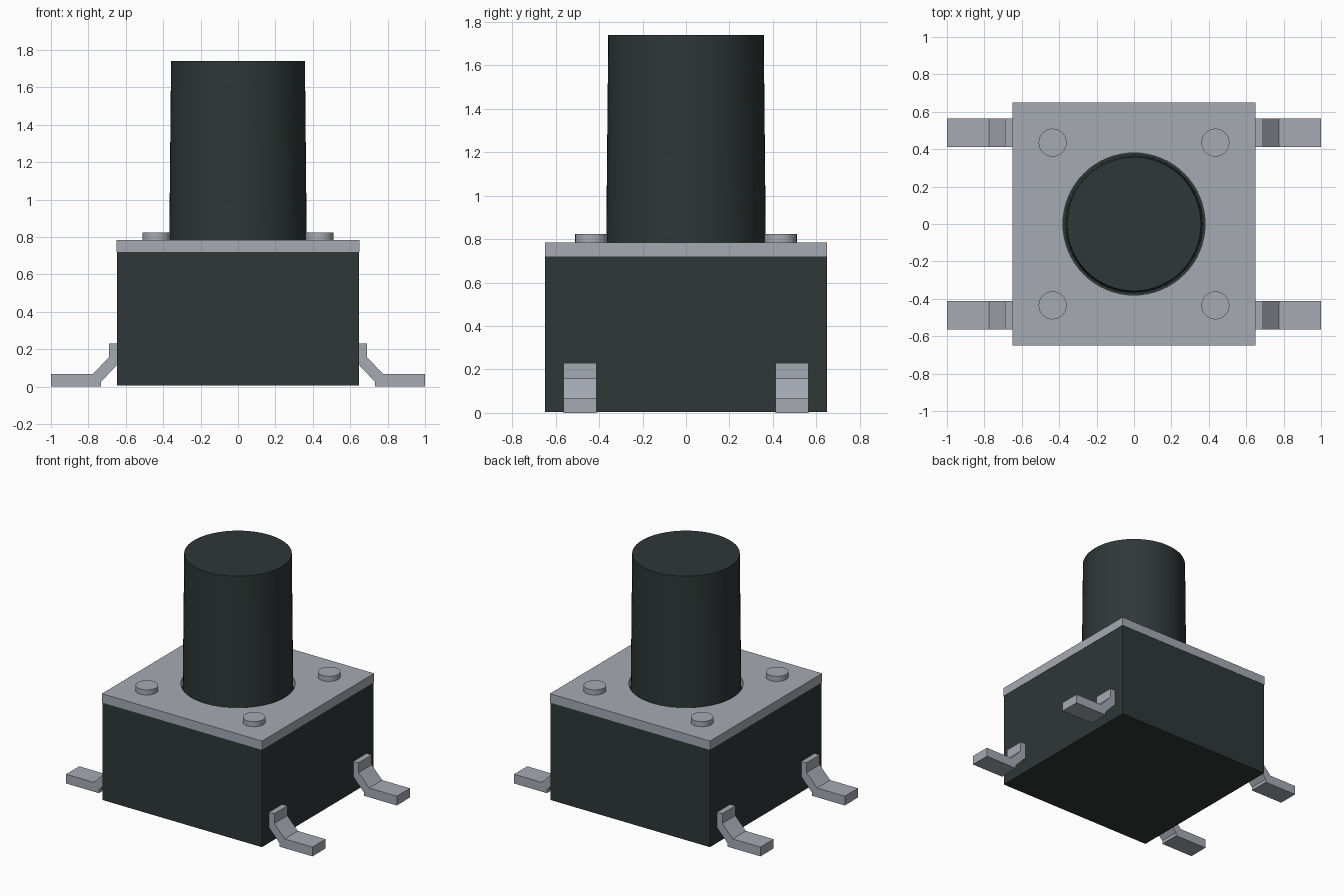
import bpy, bmesh

if "Cube" in bpy.data.objects:
    bpy.data.objects.remove(bpy.data.objects["Cube"])


def material(name, color):
    m = bpy.data.materials.new(name)
    m.diffuse_color = (*color, 1.0)
    m.use_nodes = True
    m.node_tree.nodes["Principled BSDF"].inputs["Base Color"].default_value = m.diffuse_color
    return m


DARK = material("dark plastic", (0.028, 0.038, 0.037))
METAL = material("grey metal", (0.38, 0.40, 0.45))


def box(name, size, z0, z1, mat):
    bpy.ops.mesh.primitive_cube_add(size=1, location=(0, 0, (z0 + z1) / 2))
    ob = bpy.context.object
    ob.name = name
    ob.scale = (size, size, z1 - z0)
    bpy.ops.object.transform_apply(location=True, rotation=False, scale=True)
    ob.data.materials.append(mat)
    return ob


def round_part(name, x, y, r0, r1, z0, z1, mat, sides=64):
    bpy.ops.mesh.primitive_cone_add(vertices=sides, radius1=r0, radius2=r1,
                                    depth=z1 - z0, location=(x, y, (z0 + z1) / 2))
    ob = bpy.context.object
    ob.name = name
    ob.data.materials.append(mat)
    bpy.ops.object.shade_smooth_by_angle(angle=0.6)
    return ob


# Housing and metal cover with a round opening
box("housing", 1.296, 0.005, 0.72, DARK)
cover = box("cover_plate", 1.30, 0.72, 0.785, METAL)
cutter = round_part("opening_cutter", 0, 0, 0.38, 0.38, 0.6, 0.9, METAL)
cutter.hide_render = True
cut = cover.modifiers.new("opening", "BOOLEAN")
cut.operation = "DIFFERENCE"
cut.solver = "EXACT"
cut.object = cutter
bpy.context.view_layer.objects.active = cover
bpy.ops.object.modifier_apply(modifier="opening")
bpy.data.objects.remove(cutter, do_unlink=True)

# Slightly tapered push button
round_part("button", 0, 0, 0.368, 0.358, 0.72, 1.74, DARK)

# Bent leg profile in x and z, swept along y
LEG = [(0.645, 0.23), (0.69, 0.23), (0.69, 0.158), (0.775, 0.068), (1.0, 0.068),
       (1.0, 0.0), (0.733, 0.0), (0.733, 0.025), (0.645, 0.118)]


def leg(name, sx, sy):
    bm = bmesh.new()
    face = bm.faces.new([bm.verts.new((sx * x, sy * 0.413, z)) for x, z in LEG])
    swept = bmesh.ops.extrude_face_region(bm, geom=[face])["geom"]
    verts = [v for v in swept if isinstance(v, bmesh.types.BMVert)]
    bmesh.ops.translate(bm, verts=verts, vec=(0, sy * 0.152, 0))
    bmesh.ops.recalc_face_normals(bm, faces=bm.faces)
    mesh = bpy.data.meshes.new(name)
    bm.to_mesh(mesh)
    bm.free()
    mesh.materials.append(METAL)
    bpy.context.collection.objects.link(bpy.data.objects.new(name, mesh))


# One leg and one rivet per corner
for sx, side in ((-1, "left"), (1, "right")):
    for sy, end in ((-1, "front"), (1, "back")):
        leg(f"leg_{end}_{side}", sx, sy)
        round_part(f"rivet_{end}_{side}", sx * 0.435, sy * 0.435,
                   0.075, 0.075, 0.78, 0.823, METAL, 32)
